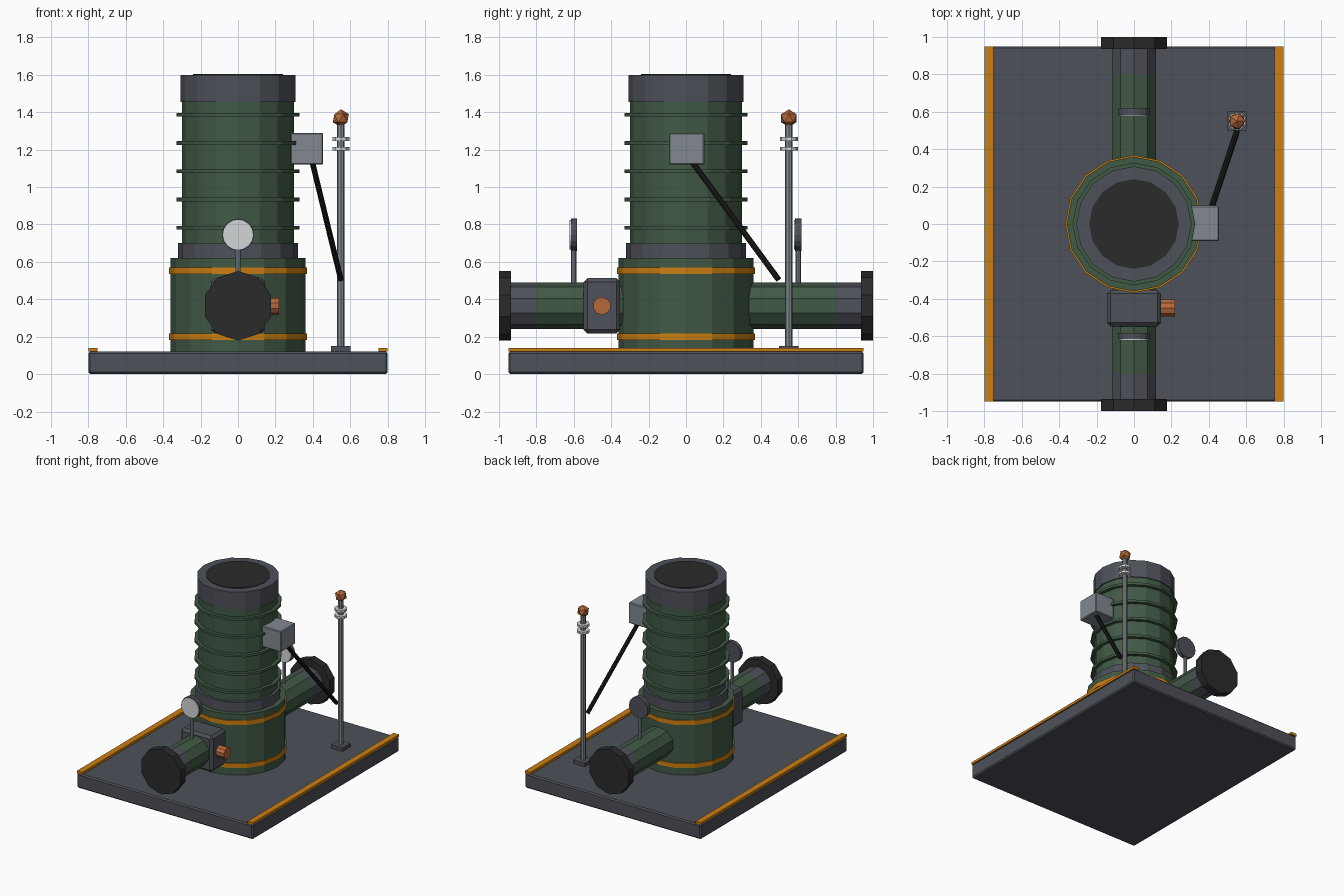
import bpy
import math
from mathutils import Vector

cube = bpy.data.objects.get("Cube")
if cube:
    bpy.data.objects.remove(cube, do_unlink=True)


def material(name, r, g, b):
    m = bpy.data.materials.new(name)
    m.use_nodes = True
    m.diffuse_color = (r, g, b, 1)
    m.node_tree.nodes["Principled BSDF"].inputs["Base Color"].default_value = (r, g, b, 1)
    return m


IRON = material("dark iron", 0.075, 0.082, 0.10)
GREEN = material("machine green", 0.053, 0.10, 0.06)
AMBER = material("amber paint", 0.60, 0.21, 0.006)
BLACK = material("black rubber", 0.024, 0.024, 0.024)
COPPER = material("copper", 0.47, 0.14, 0.045)
STEEL = material("steel", 0.22, 0.25, 0.28)
PALE = material("pale enamel", 0.65, 0.67, 0.68)
CABLE = material("cable black", 0.01, 0.01, 0.01)


def finish(name, mat, bevel=0):
    ob = bpy.context.object
    ob.name = name
    ob.data.materials.append(mat)
    if bevel:
        mod = ob.modifiers.new("Bevel", 'BEVEL')
        mod.width = bevel
        mod.segments = 1
    return ob


def box(name, mat, centre, size, bevel=0):
    bpy.ops.mesh.primitive_cube_add(size=1, location=centre)
    ob = bpy.context.object
    ob.scale = size
    bpy.ops.object.transform_apply(location=False, rotation=False, scale=True)
    return finish(name, mat, bevel)


def drum(name, mat, radius, z0, z1, sides=16, x=0, y=0):
    """Upright cylinder from z0 to z1."""
    bpy.ops.mesh.primitive_cylinder_add(vertices=sides, radius=radius, depth=z1 - z0,
                                        location=(x, y, (z0 + z1) / 2))
    return finish(name, mat)


def drum_y(name, mat, radius, y0, y1, z, sides=10):
    """Cylinder lying along y, with a corner pointing up."""
    bpy.ops.mesh.primitive_cylinder_add(vertices=sides, radius=radius, depth=abs(y1 - y0),
                                        location=(0, (y0 + y1) / 2, z),
                                        rotation=(math.pi / 2, 0, 0))
    return finish(name, mat)


def rod(name, mat, a, b, radius, sides=8):
    a, b = Vector(a), Vector(b)
    bpy.ops.mesh.primitive_cylinder_add(vertices=sides, radius=radius, depth=(b - a).length,
                                        location=(a + b) / 2)
    bpy.context.object.rotation_euler = (b - a).to_track_quat('Z', 'Y').to_euler()
    return finish(name, mat)


# Base slab with painted edge rails
box("base_slab", IRON, (0, 0, 0.06), (1.6, 1.9, 0.12), 0.01)
for side, s in (("left", 1), ("right", -1)):
    box("edge_rail_" + side, AMBER, (s * 0.775, 0, 0.13), (0.05, 1.9, 0.02))

# Lower housing and its bands
drum("lower_housing", GREEN, 0.36, 0.12, 0.62)
for i, z in enumerate((0.20, 0.553)):
    drum(f"housing_band_{i + 1}", AMBER, 0.368, z - 0.018, z + 0.018)

# Ribbed tower
drum("tower_collar", IRON, 0.32, 0.62, 0.70)
drum("tower", GREEN, 0.30, 0.70, 1.46)
for i in range(5):
    z = 0.782 + i * 0.151
    drum(f"tower_rib_{i + 1}", GREEN, 0.328, z - 0.01, z + 0.01)
drum("tower_cap", IRON, 0.308, 1.455, 1.60)
drum("cap_opening", BLACK, 0.24, 1.597, 1.605)

# Front and back pipes with flanges and gauges
PIPE_Z = 0.365
for end, s in (("front", -1), ("back", 1)):
    drum_y("pipe_" + end, GREEN, 0.125, s * 0.25, s * 0.80, PIPE_Z)
    drum_y("pipe_end_" + end, IRON, 0.125, s * 0.80, s * 0.95, PIPE_Z)
    drum_y("flange_" + end, BLACK, 0.186, s * 0.935, s, PIPE_Z)
    y = s * 0.60
    rod("gauge_stem_" + end, STEEL, (0, y, 0.46), (0, y, 0.72), 0.014)
    drum_y("gauge_body_" + end, IRON, 0.086, y - 0.016, y + 0.018, 0.745, 16)
    drum_y("gauge_face_" + end, PALE, 0.08, y - 0.023, y - 0.015, 0.745, 16)

# Valve box with its copper knob
box("valve_box", IRON, (0, -0.45, PIPE_Z), (0.29, 0.195, 0.295), 0.02)
rod("valve_knob", COPPER, (0.13, -0.45, PIPE_Z), (0.22, -0.45, PIPE_Z), 0.048, 10)

# Mast with insulators and copper tip
MX, MY = 0.55, 0.55
box("mast_foot", IRON, (MX, MY, 0.135), (0.105, 0.105, 0.03))
drum("mast", STEEL, 0.02, 0.14, 1.35, 8, MX, MY)
for i, z in enumerate((1.205, 1.257)):
    drum(f"insulator_{i + 1}", PALE, 0.048, z - 0.01, z + 0.01, 10, MX, MY)
bpy.ops.mesh.primitive_ico_sphere_add(subdivisions=1, radius=0.048, location=(MX, MY, 1.368))
finish("mast_tip", COPPER)

# Junction box and its cable
box("junction_box", STEEL, (0.368, 0.003, 1.205), (0.175, 0.19, 0.17), 0.006)
rod("cable", CABLE, (0.386, 0, 1.18), (0.55, 0.495, 0.505), 0.016, 8)
